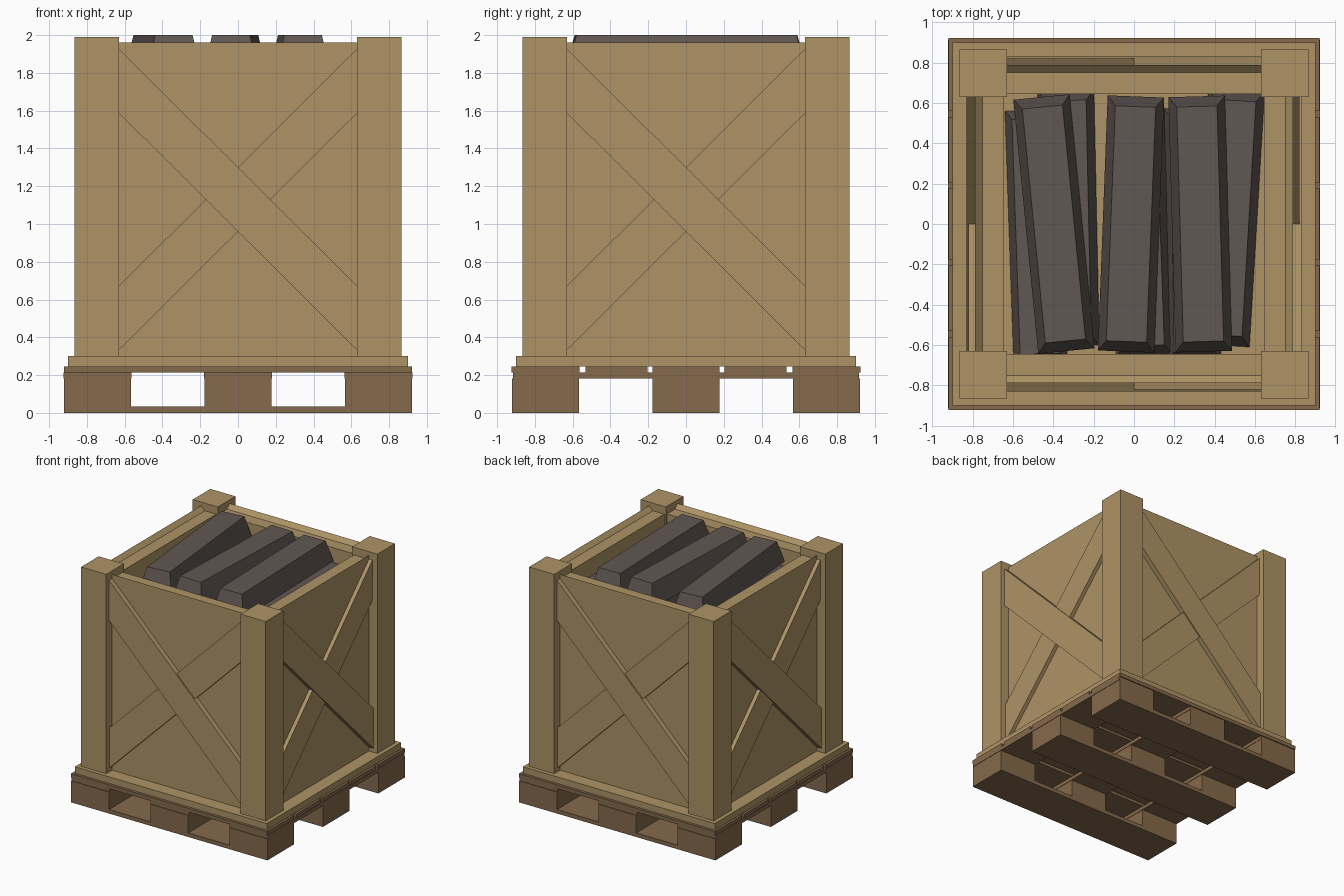
import bpy
import math
from mathutils import Matrix, Vector

if "Cube" in bpy.data.objects:
    bpy.data.objects.remove(bpy.data.objects["Cube"])


def material(name, rgb):
    m = bpy.data.materials.new(name)
    m.diffuse_color = (*rgb, 1.0)
    m.use_nodes = True
    m.node_tree.nodes["Principled BSDF"].inputs["Base Color"].default_value = m.diffuse_color
    return m


TAN = material("light wood", (0.420, 0.295, 0.132))
BROWN = material("pallet wood", (0.232, 0.142, 0.071))
METAL = material("dark ingot metal", (0.120, 0.096, 0.086))


def make(name, verts, faces, mat, matrix=Matrix()):
    me = bpy.data.meshes.new(name)
    me.from_pydata([matrix @ Vector(v) for v in verts], [], faces)
    me.materials.append(mat)
    ob = bpy.data.objects.new(name, me)
    bpy.context.collection.objects.link(ob)
    return ob


def frustum(name, base, top, z0, z1, mat, matrix=Matrix()):
    """Rectangular block whose top rectangle may be smaller than its base."""
    verts = []
    for (w, d), z in ((base, z0), (top, z1)):
        verts += [(-w / 2, -d / 2, z), (w / 2, -d / 2, z),
                  (w / 2, d / 2, z), (-w / 2, d / 2, z)]
    faces = [(3, 2, 1, 0), (4, 5, 6, 7)]
    faces += [(i, (i + 1) % 4, (i + 1) % 4 + 4, i + 4) for i in range(4)]
    return make(name, verts, faces, mat, matrix)


def box(name, x0, x1, y0, y1, z0, z1, mat):
    size = (x1 - x0, y1 - y0)
    centre = Matrix.Translation(((x0 + x1) / 2, (y0 + y1) / 2, 0))
    return frustum(name, size, size, z0, z1, mat, centre)


def prism(name, a, b, mat, matrix):
    """Solid joining two matching outlines."""
    n = len(a)
    faces = [tuple(range(n)), tuple(range(2 * n - 1, n - 1, -1))]
    faces += [(i, i + n, (i + 1) % n + n, (i + 1) % n) for i in range(n)]
    return make(name, a + b, faces, mat, matrix)


# Pallet: bottom skids, blocks, cross boards and deck boards
ROWS = (-0.743, 0.0, 0.743)
for y in ROWS:
    box("pallet_skid", -0.92, 0.92, y - 0.177, y + 0.177, 0, 0.034, BROWN)
    for x in ROWS:
        box("pallet_block", x - 0.177, x + 0.177, y - 0.177, y + 0.177,
            0.034, 0.182, BROWN)
for x in ROWS:
    box("pallet_cross_board", x - 0.18, x + 0.18, -0.915, 0.915, 0.182, 0.213, BROWN)
for y, h in ((-0.743, 0.18), (-0.368, 0.163), (0, 0.177), (0.368, 0.163), (0.743, 0.18)):
    box("pallet_deck_board", -0.92, 0.92, y - h, y + h, 0.213, 0.245, BROWN)

# Crate base plate, inner shelf and corner posts
box("crate_base", -0.9, 0.9, -0.9, 0.9, 0.245, 0.3, TAN)
box("crate_inner_shelf", -0.66, 0.66, -0.66, 0.66, 1.6, 1.63, TAN)
for sx in (-0.748, 0.748):
    for sy in (-0.748, 0.748):
        box("corner_post", sx - 0.118, sx + 0.118, sy - 0.118, sy + 0.118,
            0.3, 1.99, TAN)

# Four identical sides: wall with bevelled inner lip, and two crossed braces
for i in range(4):
    turn = Matrix.Rotation(i * math.pi / 2, 4, 'Z')
    profile = [(-0.787, 0.3), (-0.645, 0.3), (-0.645, 1.925),
               (-0.752, 1.925), (-0.787, 1.96)]
    prism("side_wall", [(-0.64, y, z) for y, z in profile],
          [(0.64, y, z) for y, z in profile], TAN, turn)
    for name, s, front in (("brace_over", 1, -0.83), ("brace_under", -1, -0.82)):
        outline = [(-0.633 * s, 1.93), (-0.633 * s, 1.59),
                   (0.633 * s, 0.33), (0.633 * s, 0.67)]
        if s < 0:
            outline.reverse()
        prism(name, [(x, -0.78, z) for x, z in reversed(outline)],
              [(x, front, z) for x, z in reversed(outline)], TAN, turn)

# Loose stack of tapered ingots: x, y, base height, turn in degrees
INGOTS = [
    (-0.397, 0.0, 1.82, 5.6), (-0.015, 0.0, 1.82, -2.2), (0.328, 0.0, 1.82, 1.6),
    (-0.325, 0.03, 1.64, 1.2), (0.03, -0.02, 1.64, 2.0), (0.47, 0.03, 1.64, -3.4),
    (-0.485, -0.06, 1.60, 2.0), (0.29, -0.05, 1.60, 0.8),
]
for x, y, z, deg in INGOTS:
    place = Matrix.Translation((x, y, z)) @ Matrix.Rotation(math.radians(deg), 4, 'Z')
    frustum("ingot", (0.28, 1.265), (0.2, 1.165), 0, 0.18, METAL, place)

# Make every face point outward
import bmesh
for ob in bpy.data.objects:
    bm = bmesh.new()
    bm.from_mesh(ob.data)
    bmesh.ops.recalc_face_normals(bm, faces=bm.faces)
    bm.to_mesh(ob.data)
    bm.free()
